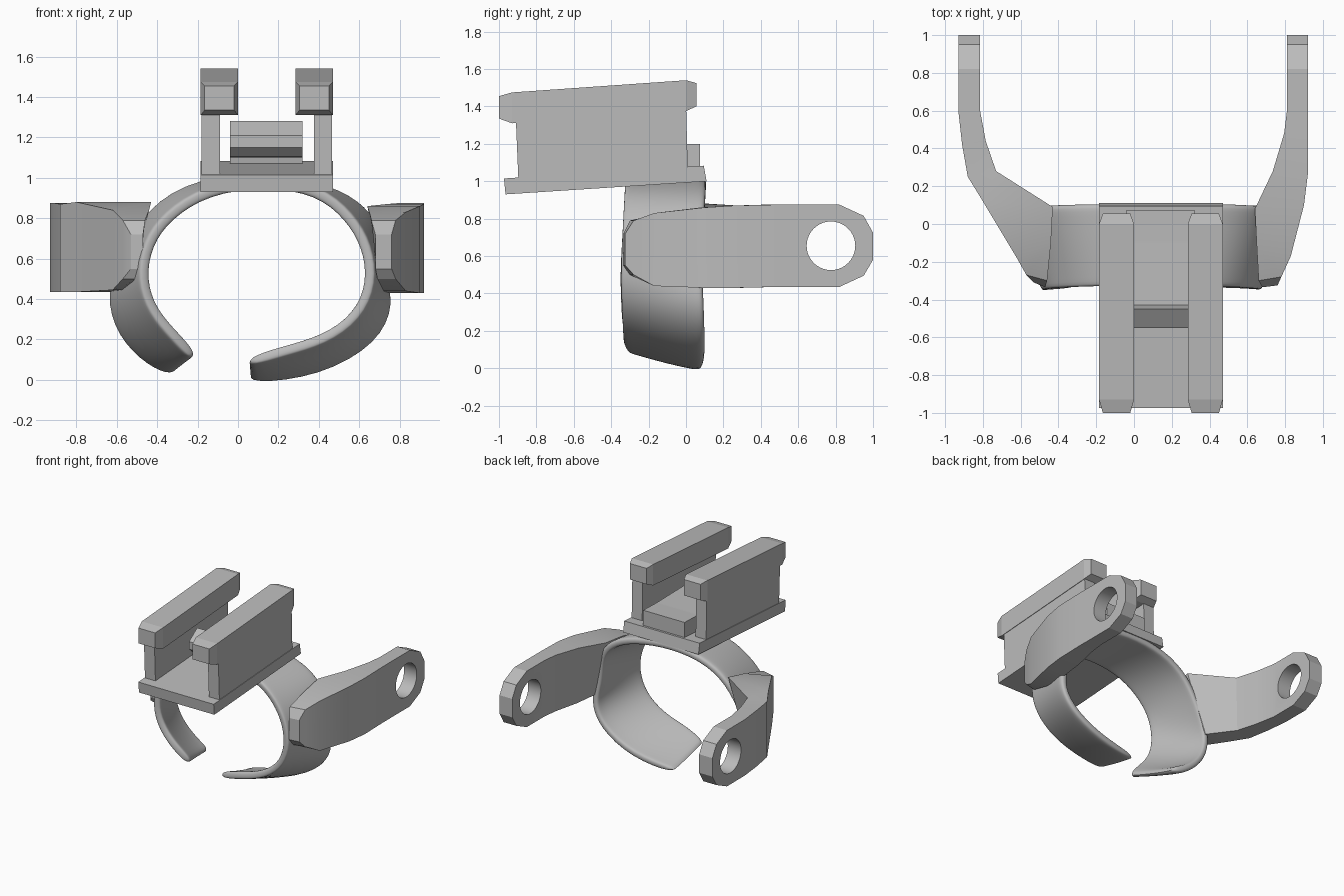
import bpy, bmesh, math

cube = bpy.data.objects.get("Cube")
if cube:
    bpy.data.objects.remove(cube)

grey = bpy.data.materials.new("plain grey")
grey.use_nodes = True
colour = (0.5, 0.5, 0.5, 1)
grey.diffuse_color = colour
grey.node_tree.nodes["Principled BSDF"].inputs["Base Color"].default_value = colour


def make_object(name, bm):
    bmesh.ops.recalc_face_normals(bm, faces=bm.faces[:])
    mesh = bpy.data.meshes.new(name)
    bm.to_mesh(mesh)
    bm.free()
    mesh.materials.append(grey)
    obj = bpy.data.objects.new(name, mesh)
    bpy.context.collection.objects.link(obj)
    return obj


def loft(name, sections):
    """Skin a row of closed cross-sections and cap both ends."""
    bm = bmesh.new()
    rings = [[bm.verts.new(p) for p in section] for section in sections]
    for a, b in zip(rings, rings[1:]):
        for i in range(len(a)):
            j = (i + 1) % len(a)
            bm.faces.new((a[i], a[j], b[j], b[i]))
    bm.faces.new(rings[0])
    bm.faces.new(rings[-1])
    return make_object(name, bm)


def rect(y, x0, x1, z0, z1, lean=0):
    return [(x0, y, z0), (x1, y, z0), (x1, y + lean, z1), (x0, y + lean, z1)]


def smooth(obj, degrees):
    bpy.ops.object.select_all(action="DESELECT")
    obj.select_set(True)
    bpy.context.view_layer.objects.active = obj
    bpy.ops.object.shade_smooth_by_angle(angle=math.radians(degrees))


def apply_modifiers(obj):
    bpy.context.view_layer.objects.active = obj
    for modifier in list(obj.modifiers):
        bpy.ops.object.modifier_apply(modifier=modifier.name)


# Open band, flaring from the front rim to the back rim
front_rim = [(-.215, .115), (-.31, .22), (-.42, .34), (-.475, .5), (-.445, .68), (-.35, .81),
             (-.16, .94), (.14, .985), (.4, .94), (.55, .81), (.64, .66), (.665, .48),
             (.59, .31), (.42, .195), (.22, .145), (.05, .09)]
back_rim = [(-.31, .045), (-.43, .085), (-.58, .23), (-.63, .42), (-.56, .6), (-.43, .84),
            (-.2, .975), (.14, 1), (.46, .94), (.62, .84), (.69, .72), (.7, .52),
            (.75, .38), (.68, .2), (.4, .04), (.05, .005)]
across = [(-.335, 0), (-.31, .06), (-.12, .6), (.06, 1), (.1, 1)]
bm = bmesh.new()
grid = []
for i, (f, b) in enumerate(zip(front_rim, back_rim)):
    narrow = .85 if i in (0, len(front_rim) - 1) else 1
    bow = .05 * abs(f[1] - .5) - .015
    grid.append([bm.verts.new((f[0] + (b[0] - f[0]) * t, -.1 + (y + .1) * narrow + bow,
                               f[1] + (b[1] - f[1]) * t)) for y, t in across])
for r, s in zip(grid, grid[1:]):
    for i in range(len(across) - 1):
        bm.faces.new((r[i], r[i + 1], s[i + 1], s[i]))
band = make_object("band", bm)
solid = band.modifiers.new("thickness", "SOLIDIFY")
solid.thickness = .055
solid.offset = 0
band.modifiers.new("rounding", "SUBSURF").levels = 2
apply_modifiers(band)
smooth(band, 40)

# Sloping base plate
left, right = -.185, .47
loft("base_plate", [rect(-.965, left, right, .93, 1.015, -.008),
                    rect(.11, left, right, 1.0, 1.083, -.015)])

# Mirrored side walls with overhanging rails
middle = (left + right) / 2
for side, name in ((-1, "right"), (1, "left")):
    outer = middle + side * (right - middle)
    wall_in, rail_in = outer - side * .095, outer - side * .185
    loft(name + "_wall", [rect(-.895, outer - side * .004, wall_in, .98, 1.34, -.015),
                          rect(.01, outer - side * .004, wall_in, 1.04, 1.42, -.01)])
    inset = side * .02
    loft(name + "_rail", [rect(-1, outer - inset, rail_in + inset, 1.335, 1.455),
                          rect(-.93, outer, rail_in, 1.31, 1.475),
                          rect(0, outer, rail_in, 1.375, 1.54),
                          rect(.055, outer - inset, rail_in + inset, 1.4, 1.525)])

# Spring tongue with a raised hook at its free end
tongue = [(-.55, 1.15, 1.21), (-.5, 1.105, 1.245), (-.45, 1.1, 1.28), (-.43, 1.1, 1.2),
          (-.1, 1.1, 1.195), (-.09, 1.05, 1.195), (.075, 1.07, 1.2)]
loft("spring_tongue", [rect(y, -.04, .32, lo, hi) for y, lo, hi in tongue])


# Side arms: outer x, outer y, inner x, inner y, bottom, top, inward lean at the top
def arm(name, side, tip_out, tip_in, root):
    tip = [(1, .58, .725), (.95, .495, .815), (.82, .435, .875), (.6, .435, .875)]
    rows = [(tip_out, y, tip_in, y, lo, hi, 0) for y, lo, hi in tip] + root
    obj = loft(name, [[(side * ox, oy, lo), (side * ix, iy, lo),
                       (side * (ix - lean), iy, hi), (side * ox, oy, hi)]
                      for ox, oy, ix, iy, lo, hi, lean in rows])
    # Round pivot hole
    bpy.ops.mesh.primitive_cylinder_add(vertices=40, radius=.13, depth=.5,
                                        location=(side * tip_out, .775, .655),
                                        rotation=(0, math.pi / 2, 0))
    cutter = bpy.context.object
    cutter.hide_render = True
    cut = obj.modifiers.new("hole", "BOOLEAN")
    cut.operation = "DIFFERENCE"
    cut.solver = "EXACT"
    cut.object = cutter
    apply_modifiers(obj)
    bpy.data.objects.remove(cutter)
    smooth(obj, 20)


arm("right_arm", -1, .93, .815, [
    (.91, .42, .785, .44, .435, .875, 0),
    (.88, .25, .74, .28, .435, .87, .01),
    (.8, .12, .6, .09, .435, .88, .17),
    (.62, -.18, .54, -.1, .445, .84, .1),
    (.57, -.27, .49, -.3, .5, .79, .03),
    (.53, -.31, .47, -.335, .55, .72, 0)])
arm("left_arm", 1, .92, .81, [
    (.92, .48, .795, .48, .435, .875, 0),
    (.92, .26, .755, .28, .43, .87, .02),
    (.9, .1, .73, .08, .43, .86, .09),
    (.83, -.17, .72, -.12, .44, .83, .07),
    (.78, -.28, .69, -.3, .5, .79, .03),
    (.76, -.325, .68, -.335, .55, .72, 0)])
